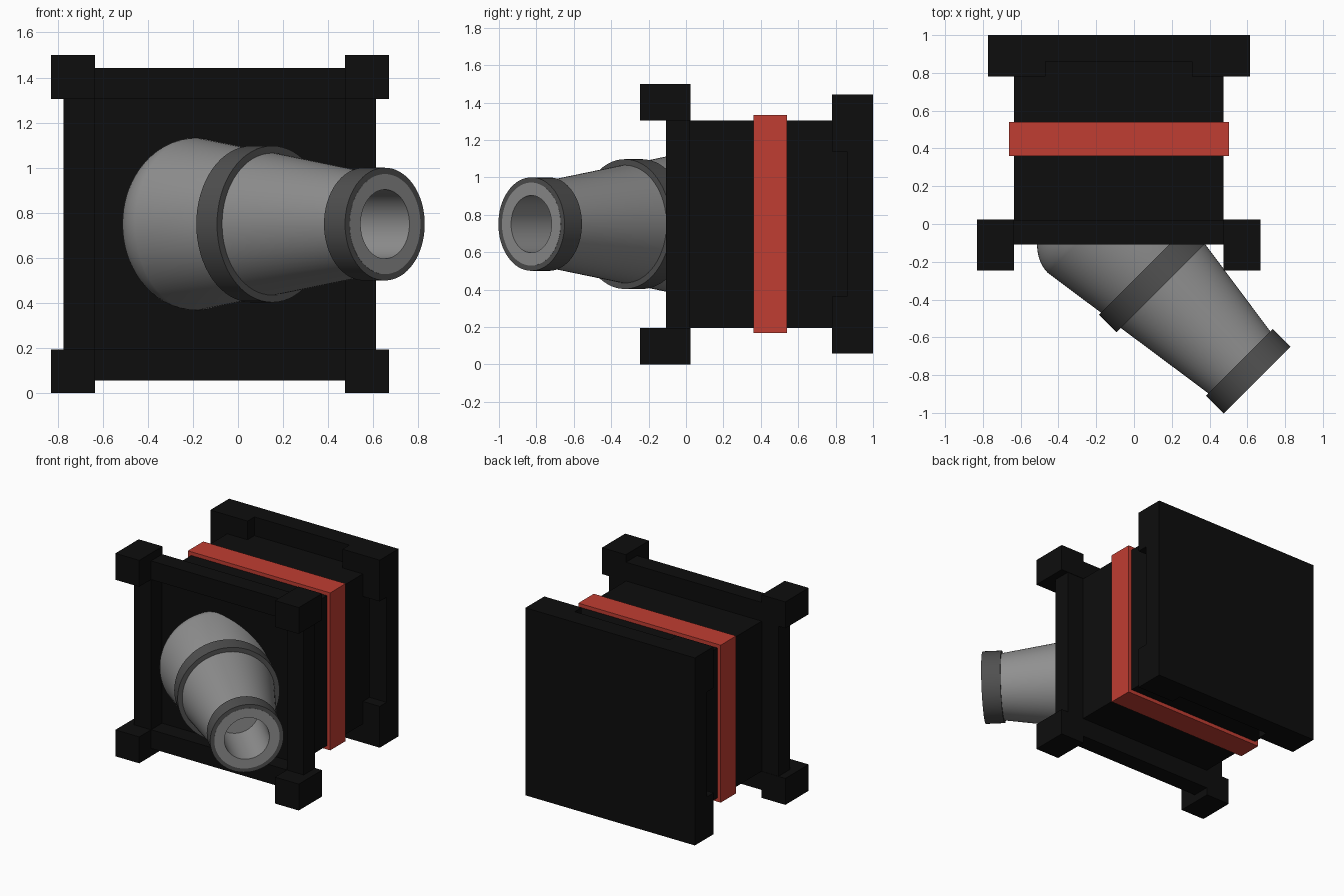
import bpy, bmesh, math
from mathutils import Matrix, Vector

if "Cube" in bpy.data.objects:
    bpy.data.objects.remove(bpy.data.objects["Cube"])

CX, CZ = -0.08, 0.75   # centre line of the square housing


def material(name, r, g, b):
    m = bpy.data.materials.new(name)
    m.diffuse_color = (r, g, b, 1)
    m.use_nodes = True
    m.node_tree.nodes["Principled BSDF"].inputs["Base Color"].default_value = m.diffuse_color
    return m


BLACK = material("black", 0.004, 0.004, 0.004)
RED = material("red", 0.53, 0.047, 0.032)
GREY = material("mid_grey", 0.28, 0.28, 0.28)
DARK = material("dark_grey", 0.08, 0.08, 0.08)


def finish(name, bm, mat):
    bmesh.ops.recalc_face_normals(bm, faces=bm.faces)
    me = bpy.data.meshes.new(name)
    bm.to_mesh(me)
    bm.free()
    me.materials.append(mat)
    ob = bpy.data.objects.new(name, me)
    bpy.context.collection.objects.link(ob)
    return ob


def box(name, x, y, z, mat=BLACK):
    """Box from (min, max) ranges; x and z are relative to the housing centre."""
    bm = bmesh.new()
    bmesh.ops.create_cube(bm, size=1)
    size = Vector((x[1] - x[0], y[1] - y[0], z[1] - z[0]))
    mid = Vector((CX + sum(x) / 2, sum(y) / 2, CZ + sum(z) / 2))
    bm.transform(Matrix.Translation(mid) @ Matrix.Diagonal((*size, 1)))
    return finish(name, bm, mat)


def span(sign, a, b):
    return (a, b) if sign > 0 else (-b, -a)


def lathe(name, profile, mat, closed=False):
    """Revolve (radius, distance) points around the slanted nozzle axis."""
    bm = bmesh.new()
    vs = [bm.verts.new((r, 0, t)) for r, t in profile]
    pairs = list(zip(vs, vs[1:])) + ([(vs[-1], vs[0])] if closed else [])
    edges = [bm.edges.new(p) for p in pairs]
    bmesh.ops.spin(bm, geom=vs + edges, axis=(0, 0, 1), cent=(0, 0, 0),
                   angle=2 * math.pi, steps=64)
    bmesh.ops.remove_doubles(bm, verts=bm.verts, dist=1e-4)
    turn = Vector((1, -1, 0)).to_track_quat('Z', 'Y').to_matrix().to_4x4()
    bm.transform(Matrix.Translation((-0.0875, -0.0875, CZ)) @ turn)
    ob = finish(name, bm, mat)
    bpy.ops.object.select_all(action='DESELECT')
    ob.select_set(True)
    bpy.context.view_layer.objects.active = ob
    bpy.ops.object.shade_smooth_by_angle(angle=math.radians(30))
    return ob


# Housing, red band and back plate
box("housing", (-0.555, 0.555), (0.02, 0.88), (-0.555, 0.555))
box("red_band", (-0.582, 0.582), (0.36, 0.54), (-0.582, 0.582), RED)
box("back_plate", (-0.693, 0.693), (0.86, 1.0), (-0.693, 0.693))

# Corner pads on the back plate and corner blocks on the front frame
for sx, sn in ((-1, "left"), (1, "right")):
    for sz, zn in ((-1, "lower"), (1, "upper")):
        box(f"back_pad_{zn}_{sn}", span(sx, 0.388, 0.693), (0.78, 0.87),
            span(sz, 0.388, 0.693))
        box(f"front_block_{zn}_{sn}", span(sx, 0.555, 0.75), (-0.247, 0.025),
            span(sz, 0.555, 0.75))

# Raised bars framing the recessed front
for s, vn, hn in ((-1, "left", "lower"), (1, "right", "upper")):
    box(f"frame_post_{vn}", span(s, 0.555, 0.693), (-0.108, 0.022), (-0.56, 0.56))
    box(f"frame_rail_{hn}", (-0.56, 0.56), (-0.108, 0.022), span(s, 0.555, 0.693))

# Slanted nozzle: flattened dome base, tapered barrel with a bore, two collars
dome = [(0.382 * math.sin(a), -0.14 - 0.26 * math.cos(a))
        for a in (math.radians(90) * i / 20 for i in range(21))]
lathe("domed_base", dome + [(0.33, 0.22), (0, 0.22)], GREY)
lathe("barrel", [(0, 0.3), (0.315, 0.3), (0.315, 0.339), (0.222, 0.98),
                 (0.222, 1.046), (0.153, 1.046), (0.153, 0.63), (0, 0.63)], GREY)
lathe("middle_collar", [(0.28, 0.209), (0.347, 0.209), (0.347, 0.339),
                        (0.28, 0.339)], DARK, True)
lathe("tip_collar", [(0.215, 0.913), (0.25, 0.913), (0.25, 1.045),
                     (0.215, 1.045)], DARK, True)
